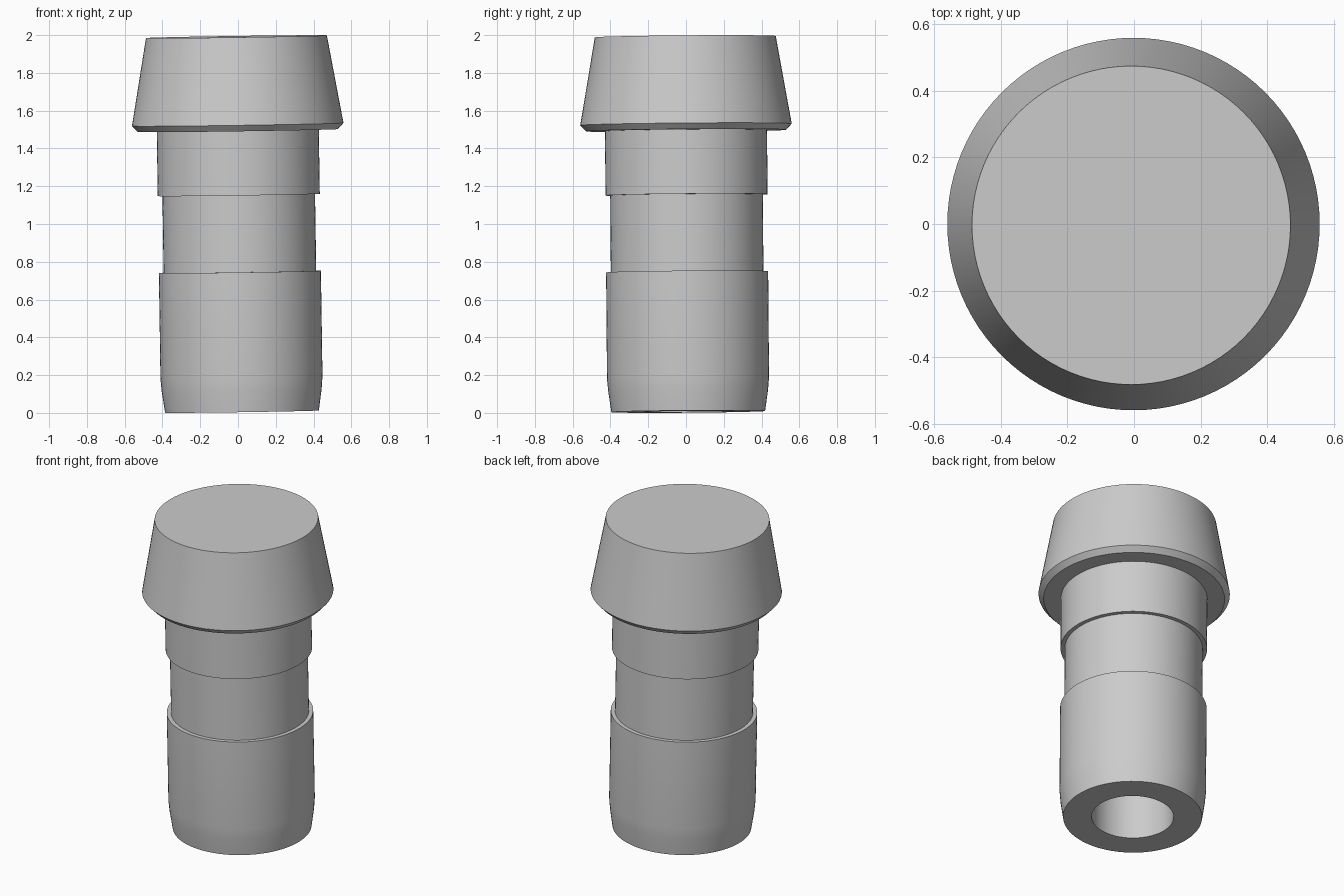
import bpy
import bmesh
import math
from mathutils import Matrix, Vector

if "Cube" in bpy.data.objects:
    bpy.data.objects.remove(bpy.data.objects["Cube"], do_unlink=True)

SEGMENTS = 96

# Single grey material
grey = bpy.data.materials.new("plain_grey")
grey.use_nodes = True
colour = (0.6, 0.6, 0.6, 1.0)
grey.diffuse_color = colour
grey.node_tree.nodes["Principled BSDF"].inputs["Base Color"].default_value = colour


def lathe(name, profile):
    """Revolve (radius, height) points about z; a zero radius closes the end."""
    bm = bmesh.new()
    points = [bm.verts.new((r, 0, z)) for r, z in profile]
    edges = [bm.edges.new(pair) for pair in zip(points, points[1:])]
    bmesh.ops.spin(bm, geom=points + edges, cent=(0, 0, 0), axis=(0, 0, 1),
                   angle=math.tau, steps=SEGMENTS, use_merge=False)
    bmesh.ops.remove_doubles(bm, verts=bm.verts, dist=0.0001)
    bmesh.ops.recalc_face_normals(bm, faces=bm.faces)
    mesh = bpy.data.meshes.new(name)
    bm.to_mesh(mesh)
    bm.free()
    mesh.materials.append(grey)
    obj = bpy.data.objects.new(name, mesh)
    bpy.context.collection.objects.link(obj)
    bpy.ops.object.select_all(action="DESELECT")
    obj.select_set(True)
    bpy.context.view_layer.objects.active = obj
    bpy.ops.object.shade_smooth_by_angle(angle=math.radians(30))
    return obj


# Stepped plug: blind bore, tapered foot, lower sleeve, waist, collar, head
plug = lathe("stepped_plug", [
    (0, 1.45), (0.24, 1.45), (0.24, 0),             # bore
    (0.407, 0), (0.423, 0.11), (0.429, 0.18),       # tapered foot
    (0.429, 0.74), (0.404, 0.74),                   # lower sleeve
    (0.404, 1.147), (0.429, 1.147),                 # waist
    (0.429, 1.488), (0.53, 1.488),                  # collar
    (0.56, 1.52), (0.479, 1.985), (0, 1.985),       # conical head
])

# Slight lean of the whole plug
axis = Vector((-0.0148, -0.008, 1)).normalized()
lean = Vector((0, 0, 1)).rotation_difference(axis).to_matrix().to_4x4()
plug.matrix_world = Matrix.Translation((0.021, 0.012, 0.007)) @ lean
